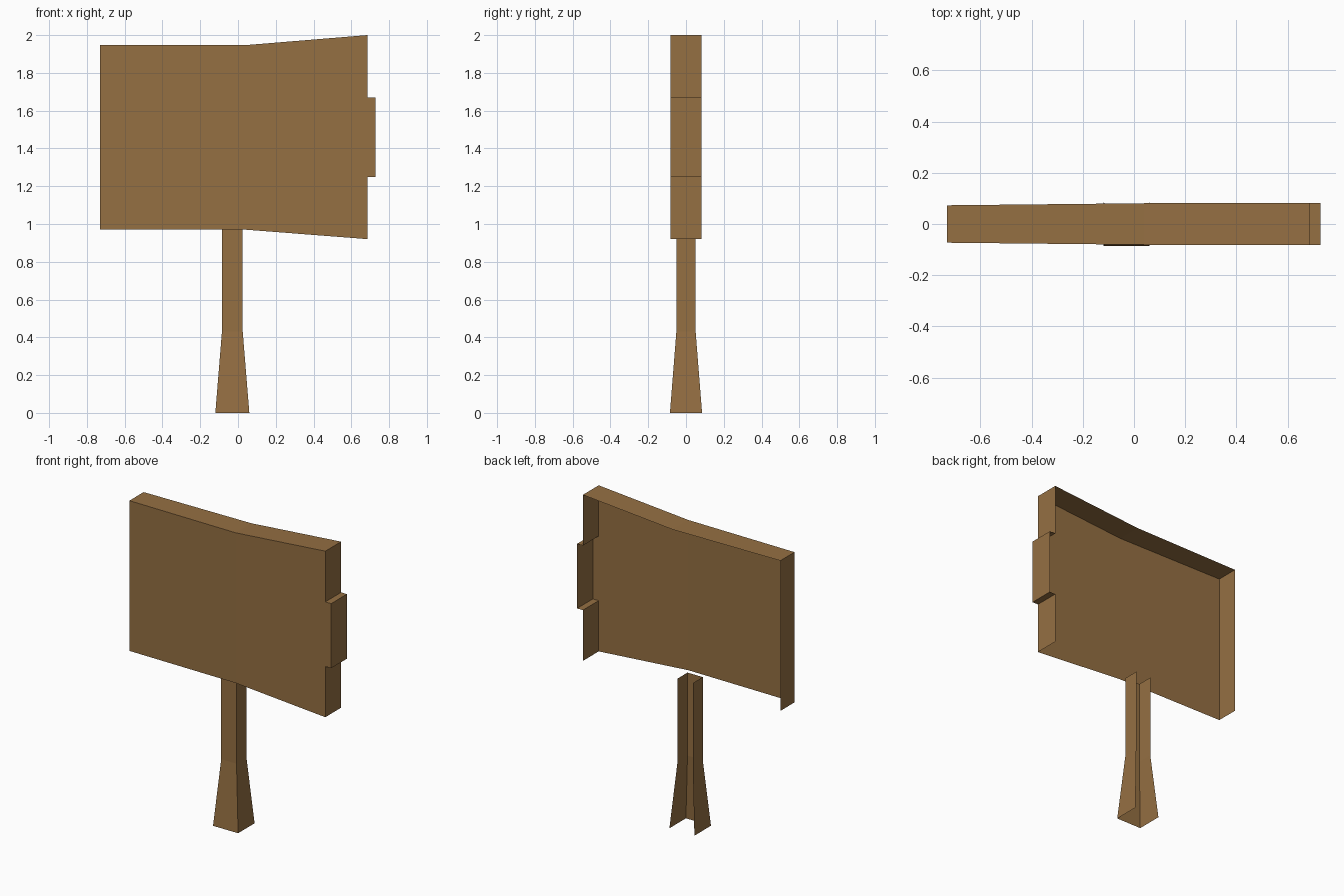
import bpy, bmesh

if "Cube" in bpy.data.objects:
    bpy.data.objects.remove(bpy.data.objects["Cube"])

wood = bpy.data.materials.new("brown wood")
wood.diffuse_color = (0.30, 0.16, 0.055, 1)
wood.use_nodes = True
wood.node_tree.nodes["Principled BSDF"].inputs["Base Color"].default_value = wood.diffuse_color


def finish(bm, name):
    mesh = bpy.data.meshes.new(name)
    bm.to_mesh(mesh)
    bm.free()
    mesh.materials.append(wood)
    obj = bpy.data.objects.new(name, mesh)
    bpy.context.collection.objects.link(obj)


# Sign board: front panel with side and top walls, open at the back and bottom
def board_depth(x):
    return 0.073 + 0.008 * min(1, (x + 0.73) / 0.77)


# outline runs from bottom left over the top and down the notched right edge
outline = [(-0.73, 0.97), (-0.73, 1.947), (0.04, 1.947), (0.685, 2.0),
           (0.685, 1.67), (0.727, 1.67), (0.727, 1.25), (0.685, 1.25),
           (0.685, 0.92), (0.04, 0.97)]
bm = bmesh.new()
front = [bm.verts.new((x, -board_depth(x), z)) for x, z in outline]
back = [bm.verts.new((x, board_depth(x), z)) for x, z in outline[:9]]
# front split at the bend, so each face is flat
bm.faces.new([front[0], front[9], front[2], front[1]])
bm.faces.new([front[9]] + front[8:1:-1])
for i in range(8):
    bm.faces.new([front[i], front[i + 1], back[i + 1], back[i]])
finish(bm, "sign_board")

# Post: three-sided channel, flared at the foot, open at the back
bm = bmesh.new()
rings = []
for z, hx, hy in [(0, 0.09, 0.085), (0.43, 0.055, 0.051), (0.97, 0.055, 0.051)]:
    rings.append([bm.verts.new((-0.03 + sx * hx, sy * hy, z))
                  for sx, sy in [(-1, 1), (-1, -1), (1, -1), (1, 1)]])
for low, high in zip(rings, rings[1:]):
    for i in range(3):
        bm.faces.new([low[i], low[i + 1], high[i + 1], high[i]])
finish(bm, "post")
